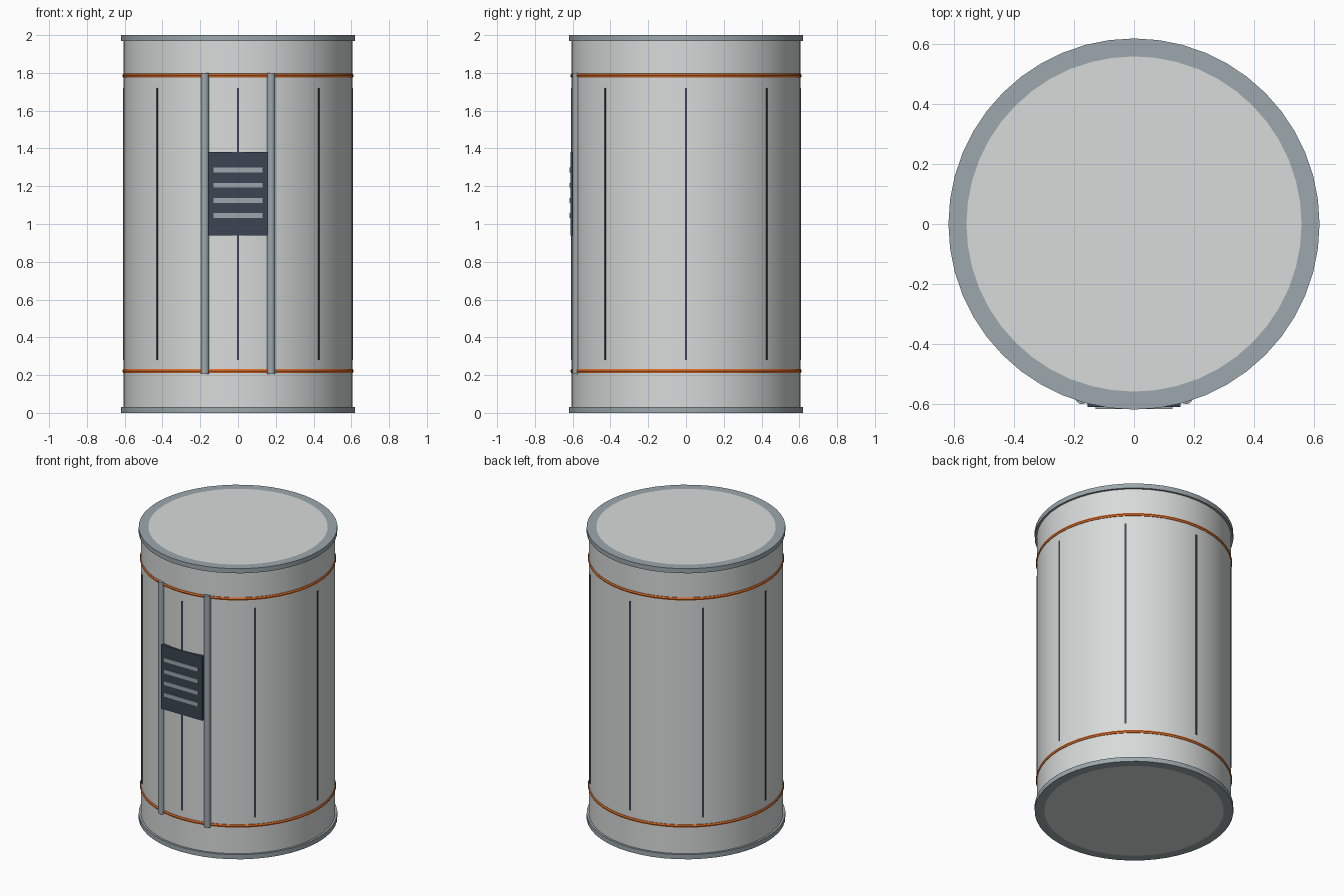
import bpy, math

if "Cube" in bpy.data.objects:
    bpy.data.objects.remove(bpy.data.objects["Cube"])

def material(name, color):
    m = bpy.data.materials.new(name)
    m.diffuse_color = (*color, 1)
    m.use_nodes = True
    m.node_tree.nodes["Principled BSDF"].inputs["Base Color"].default_value = m.diffuse_color
    return m

SHELL = material("pale_grey", (0.68, 0.71, 0.70))
STEEL = material("blue_grey", (0.33, 0.39, 0.42))
ORANGE = material("orange", (0.75, 0.16, 0.025))
DARK = material("dark_slate", (0.045, 0.06, 0.085))
SIDES = 48

def finish(name, mat, smooth=False):
    ob = bpy.context.object
    ob.name = name
    ob.data.materials.append(mat)
    if smooth:
        bpy.ops.object.shade_smooth_by_angle(angle=math.radians(40))
    return ob

def cylinder(name, r, z0, z1, mat, x=0, y=0, sides=SIDES):
    bpy.ops.mesh.primitive_cylinder_add(vertices=sides, radius=r, depth=z1 - z0,
                                        location=(x, y, (z0 + z1) / 2))
    return finish(name, mat, True)

def box(name, size, loc, mat, turn=0):
    bpy.ops.mesh.primitive_cube_add(size=1, location=loc, rotation=(0, 0, turn))
    ob = finish(name, mat)
    ob.scale = size
    return ob

def ring(name, r_in, r_out, z0, z1, mat):
    # square-section hoop
    verts, faces = [], []
    for i in range(SIDES):
        a = 2 * math.pi * i / SIDES
        for r, z in ((r_in, z0), (r_out, z0), (r_out, z1), (r_in, z1)):
            verts.append((r * math.cos(a), r * math.sin(a), z))
        j = (i + 1) % SIDES
        for k in range(4):
            n = (k + 1) % 4
            faces.append((4 * i + k, 4 * j + k, 4 * j + n, 4 * i + n))
    me = bpy.data.meshes.new(name)
    me.from_pydata(verts, [], faces)
    ob = bpy.data.objects.new(name, me)
    bpy.context.collection.objects.link(ob)
    bpy.ops.object.select_all(action='DESELECT')
    bpy.context.view_layer.objects.active = ob
    ob.select_set(True)
    finish(name, mat, True)

# Main drum, with end discs flush inside the rims
cylinder("drum_body", 0.606, 0.01, 1.99, SHELL)
cylinder("top_disc", 0.56, 1.98, 2.0, SHELL)
cylinder("bottom_disc", 0.56, 0.0, 0.02, SHELL)
ring("bottom_rim", 0.56, 0.62, 0.0, 0.032, STEEL)
ring("top_rim", 0.56, 0.62, 1.968, 2.0, STEEL)

# Orange hoops
for name, z in (("lower_band", 0.222), ("upper_band", 1.785)):
    bpy.ops.mesh.primitive_torus_add(major_segments=SIDES, minor_segments=8,
                                     major_radius=0.599, minor_radius=0.0135,
                                     location=(0, 0, z))
    finish(name, ORANGE, True)

# Eight upright seams
for i in range(8):
    a = i * math.pi / 4
    box(f"seam_{i}", (0.012, 0.008, 1.44),
        (0.605 * math.cos(a), 0.605 * math.sin(a), 1.0), DARK, a + math.pi / 2)

# Front rails
for name, x in (("left_rail", -0.175), ("right_rail", 0.175)):
    cylinder(name, 0.022, 0.205, 1.8, STEEL, x, -0.58, 12)

# Control panel with slats
box("vent_panel", (0.312, 0.03, 0.44), (0, -0.597, 1.16), DARK)
for i in range(4):
    box(f"vent_slat_{i}", (0.258, 0.012, 0.026), (0, -0.612, 1.045 + 0.08 * i), STEEL)
